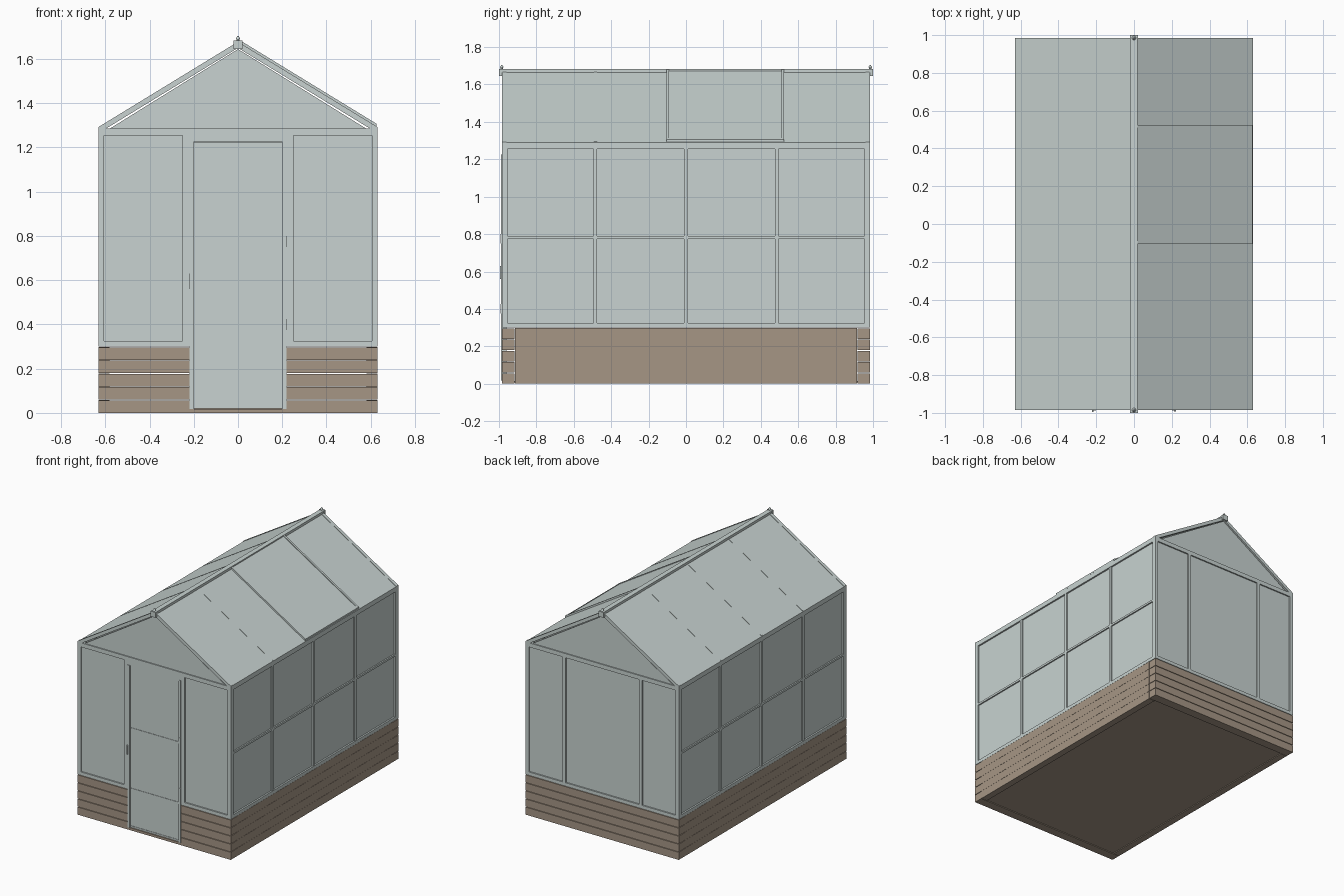
import bpy, bmesh
from mathutils import Vector

if "Cube" in bpy.data.objects:
    bpy.data.objects.remove(bpy.data.objects["Cube"])


def material(name, rgb):
    m = bpy.data.materials.new(name)
    m.diffuse_color = (*rgb, 1)
    m.use_nodes = True
    m.node_tree.nodes["Principled BSDF"].inputs["Base Color"].default_value = m.diffuse_color
    return m


GLASS = material("pale grey green", (0.58, 0.65, 0.635))
TIMBER = material("weathered brown", (0.38, 0.305, 0.235))


def finish(name, bm, mat):
    bmesh.ops.recalc_face_normals(bm, faces=bm.faces)
    me = bpy.data.meshes.new(name)
    bm.to_mesh(me)
    bm.free()
    me.materials.append(mat)
    ob = bpy.data.objects.new(name, me)
    bpy.context.collection.objects.link(ob)
    return ob


def boxes(name, mat, spans):
    """One object made of boxes, each (x0, x1, y0, y1, z0, z1)."""
    bm = bmesh.new()
    for x0, x1, y0, y1, z0, z1 in spans:
        for v in bmesh.ops.create_cube(bm, size=1)["verts"]:
            v.co = Vector((x1 if v.co.x > 0 else x0,
                           y1 if v.co.y > 0 else y0,
                           z1 if v.co.z > 0 else z0))
    return finish(name, bm, mat)


def prism(name, mat, pts, y0, y1):
    """Profile in x and z, extruded along y."""
    bm = bmesh.new()
    face = bm.faces.new([bm.verts.new((x, y0, z)) for x, z in pts])
    new = bmesh.ops.extrude_face_region(bm, geom=[face])["geom"]
    bmesh.ops.translate(bm, vec=(0, y1 - y0, 0),
                        verts=[g for g in new if isinstance(g, bmesh.types.BMVert)])
    return finish(name, bm, mat)


W, L = 0.63, 0.985            # half width, half length
BASE, EAVE, RIDGE = 0.30, 1.285, 1.675
PITCH = (RIDGE - 1.29) / W


def slope(name, side, x0, x1, low, high, y0, y1):
    """Sheet following the roof pitch between two offsets from the roof plane."""
    pts = [(side * x, RIDGE - PITCH * x + o)
           for x, o in ((x0, low), (x1, low), (x1, high), (x0, high))]
    prism(name, GLASS, pts, y0, y1)


# Timber base: five courses of planks with fine gaps
side_planks, end_planks = [], []
for i in range(5):
    z0, z1 = i * 0.06, (i + 1) * 0.06
    for s in (-1, 1):
        xa, xb = sorted((s * W, s * (W - 0.05)))
        side_planks.append((xa, xb, -0.915, 0.915, z0, z1 - 0.001))
        xa, xb = sorted((s * W, s * 0.22))
        end_planks.append((xa, xb, -L, -0.918, z0, z1 - 0.004))
    end_planks.append((-W, W, 0.918, L, z0, z1 - 0.004))
boxes("side_base_planks", TIMBER, side_planks)
boxes("end_base_planks", TIMBER, end_planks)
boxes("floor", TIMBER, [(-0.58, 0.58, -0.918, 0.918, 0.006, 0.015)])
boxes("threshold", TIMBER, [(-0.22, 0.22, -L, -0.918, 0, 0.018)])

# Side walls: recessed panes behind a grid of bars
for s, label in ((-1, "left"), (1, "right")):
    def bar(y0, y1, z0, z1, d0=0.025, d1=0.002):
        xa, xb = sorted((s * (W - d0), s * (W - d1)))
        return (xa, xb, y0, y1, z0, z1)
    boxes(label + "_panes", GLASS, [bar(-L + .01, L - .01, BASE, EAVE, 0.02, 0.012)])
    bars = [bar(-L, L, BASE, 0.325, 0.03, 0), bar(-L, L, 0.775, 0.79),
            bar(-L, L, 1.255, 1.288, 0.03, 0)]
    for y in (-0.485, 0, 0.485):
        bars.append(bar(y - 0.01, y + 0.01, 0.325, 1.255))
    for y in (-0.97, 0.97):
        bars.append(bar(y - 0.015, y + 0.015, 0.325, 1.255))
    boxes(label + "_wall_frame", GLASS, bars)

# End walls: panes, frames and gables
for s, label in ((-1, "front"), (1, "back")):
    def bar(x0, x1, z0, z1, d0=0.03, d1=0.0):
        ya, yb = sorted((s * (L - d0), s * (L - d1)))
        return (x0, x1, ya, yb, z0, z1)
    bars = [bar(-W, W, 1.255, 1.286)]
    for t in (-1, 1):
        bars.append(bar(*sorted((t * W, t * 0.605)), BASE, 1.255))
    if s < 0:
        panes = []
        for t in (-1, 1):
            panes.append(bar(*sorted((t * 0.61, t * 0.235)), BASE, 1.26, 0.02, 0.01))
            bars.append(bar(*sorted((t * 0.25, t * 0.22)), BASE, 1.255))
            bars.append(bar(*sorted((t * W, t * 0.22)), BASE, 0.325))
        bars.append(bar(-0.22, 0.22, 1.226, 1.255))
    else:
        panes = [bar(-0.61, 0.61, BASE, 1.26, 0.02, 0.01)]
        bars.append(bar(-W, W, BASE, 0.325))
        bars += [bar(t * 0.315 - 0.012, t * 0.315 + 0.012, 0.325, 1.255) for t in (-1, 1)]
    boxes(label + "_panes", GLASS, panes)
    boxes(label + "_wall_frame", GLASS, bars)
    ya, yb = sorted((s * (L - 0.02), s * (L - 0.008)))
    prism(label + "_gable", GLASS, [(-0.58, EAVE), (0.58, EAVE), (0, 1.645)], ya, yb)
    ya, yb = sorted((s * (L - 0.025), s * L))
    for t, tl in ((-1, "left"), (1, "right")):
        slope(f"{label}_{tl}_rake_bar", t, 0, W, -0.025, 0.003, ya, yb)

# Door with jambs, rails, hinges and handle
boxes("door_panel", GLASS, [(-0.2, 0.2, -0.978, -0.968, 0.02, 1.225)])
boxes("door_jambs", GLASS, [(*sorted((t * 0.22, t * 0.2)), -0.988, -0.96, 0.018, 1.226)
                            for t in (-1, 1)])
boxes("door_rails", GLASS, [(-0.2, 0.2, -0.981, -0.965, z, z + 0.012)
                            for z in (0.02, 0.3, 0.75, 1.212)])
boxes("door_hinges", GLASS, [(0.212, 0.222, -0.992, -0.98, z, z + 0.05)
                             for z in (0.375, 0.75)])
boxes("door_handle", GLASS, [(-0.222, -0.214, -0.994, -0.98, 0.56, 0.63)])

# Roof sheets and glazing bars
for t, label in ((-1, "left"), (1, "right")):
    slope(label + "_roof", t, 0, W, -0.008, 0, -L, L)
    for i, y in enumerate((-0.485, 0, 0.485)):
        slope(f"{label}_glazing_bar_{i + 1}", t, 0.01, W - 0.005, -0.02, 0.0015,
              y - 0.008, y + 0.008)

# Raised roof vent on the right slope
slope("vent_panel", 1, 0.015, W - 0.003, 0.001, 0.009, -0.1, 0.52)
for label, y in (("front", -0.105), ("back", 0.51)):
    slope(f"vent_{label}_bar", 1, 0.015, W - 0.003, 0.001, 0.015, y, y + 0.015)
slope("vent_lower_bar", 1, W - 0.018, W - 0.003, 0.001, 0.013, -0.1, 0.52)

# Ridge beam with end caps and finials
boxes("ridge_beam", GLASS, [(-0.018, 0.018, -L, L, 1.65, 1.682)])
boxes("ridge_end_caps", GLASS, [(-0.021, 0.021, *sorted((s * 0.982, s * 1.0)), 1.645, 1.684)
                                for s in (-1, 1)])
bm = bmesh.new()
for s in (-1, 1):
    for r1, r2, z0, z1 in ((0.006, 0.006, 1.68, 1.692), (0.011, 0.003, 1.69, 1.704)):
        vs = bmesh.ops.create_cone(bm, cap_ends=True, segments=10, radius1=r1,
                                   radius2=r2, depth=z1 - z0)["verts"]
        bmesh.ops.translate(bm, verts=vs, vec=(0, s * 0.985, (z0 + z1) / 2))
finish("finials", bm, GLASS)
